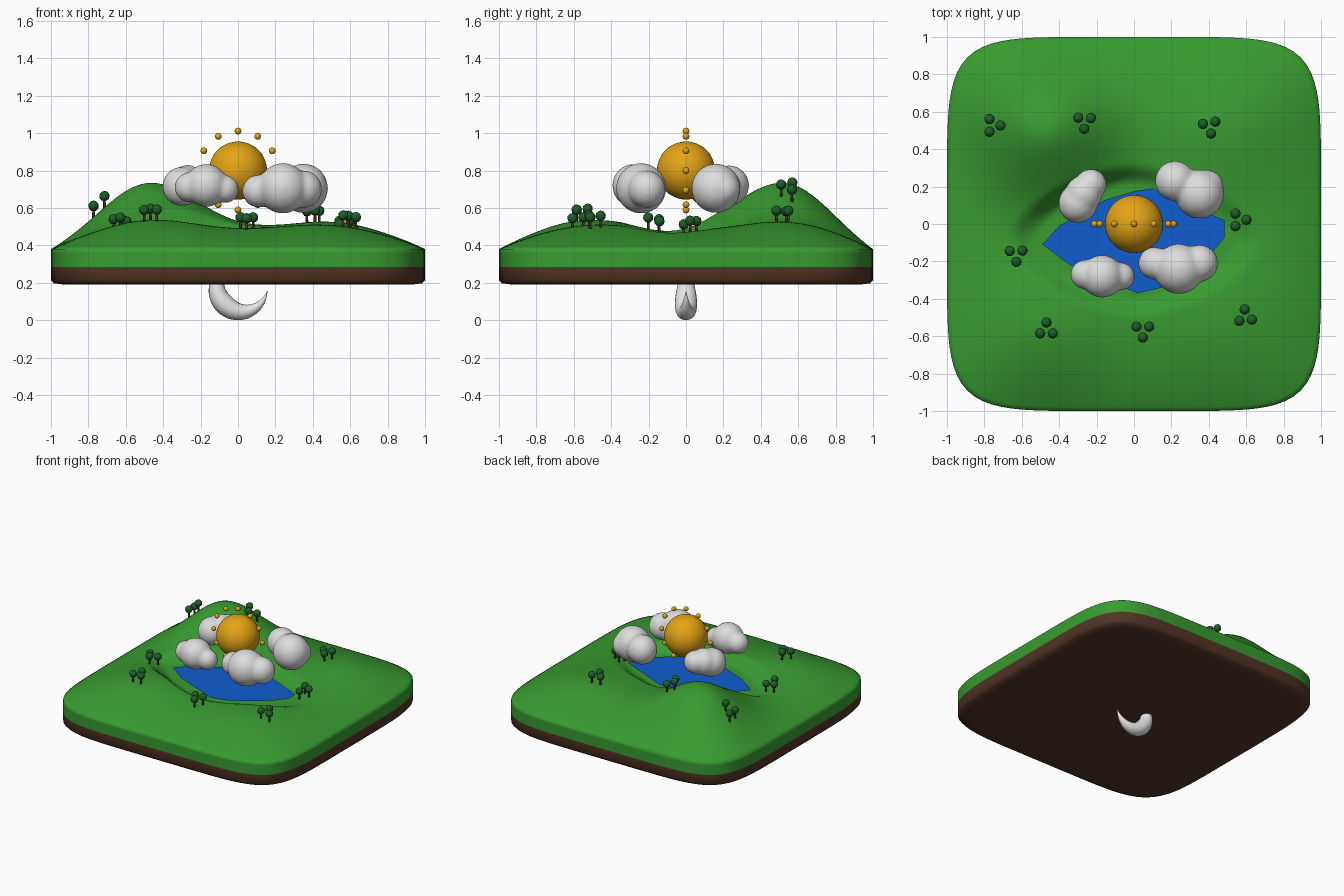
import bpy, bmesh, math
from math import sin, cos, pi, exp
from mathutils import Matrix, Vector

cube = bpy.data.objects.get("Cube")
if cube:
    bpy.data.objects.remove(cube, do_unlink=True)


def material(name, *rgb):
    m = bpy.data.materials.new(name)
    m.use_nodes = True
    m.diffuse_color = (*rgb, 1)
    bsdf = m.node_tree.nodes["Principled BSDF"]
    bsdf.inputs["Base Color"].default_value = (*rgb, 1)
    bsdf.inputs["Roughness"].default_value = 0.8
    return m


GRASS = material("grass green", 0.04, 0.33, 0.03)
SOIL = material("soil brown", 0.085, 0.035, 0.02)
WATER = material("water blue", 0.005, 0.11, 0.62)
GOLD = material("sun gold", 0.78, 0.37, 0.008)
CLOUD = material("cloud white", 0.72, 0.72, 0.72)
MOON = material("moon white", 0.8, 0.8, 0.8)
LEAF = material("leaf green", 0.012, 0.11, 0.022)
BARK = material("bark brown", 0.08, 0.03, 0.015)


def finish(name, bm, *mats):
    bmesh.ops.recalc_face_normals(bm, faces=bm.faces)
    mesh = bpy.data.meshes.new(name)
    bm.to_mesh(mesh)
    bm.free()
    for m in mats:
        mesh.materials.append(m)
    mesh.shade_smooth()
    ob = bpy.data.objects.new(name, mesh)
    bpy.context.collection.objects.link(ob)
    return ob


def activate(ob):
    bpy.ops.object.select_all(action='DESELECT')
    ob.select_set(True)
    bpy.context.view_layer.objects.active = ob


# Land heights: four hills on a plateau, flattened under the pond
POND_Z = 0.46
HILLS = [(-0.48, 0.54, 0.285), (0.5, 0.55, 0.065), (-0.47, -0.55, 0.075), (0.45, -0.5, 0.045)]


def rim(a):
    return (abs(cos(a)) ** 6 + abs(sin(a)) ** 6) ** (-1 / 6)


def height(x, y):
    s = (abs(x) ** 6 + abs(y) ** 6) ** (1 / 6)
    bumps = sum(k * exp(-((x - hx) ** 2 + (y - hy) ** 2) / 0.14) for hx, hy, k in HILLS)
    z = 0.38 + (1 - min(s, 1) ** 5) * (0.09 + bumps)
    d = (abs(x / 0.5) ** 1.6 + abs((y + 0.09) / 0.29) ** 1.6) ** (1 / 1.6)
    t = max(0, min(1, (1.4 - d) / 0.35))
    w = t * t * (3 - 2 * t)
    return z * (1 - w) + (POND_Z - 0.015) * w


# Land slab: rings from the top centre, over the rim, to the underside
bm = bmesh.new()
SEG, RINGS = 160, 48
levels = [(i / RINGS, None) for i in range(1, RINGS + 1)]
levels += [(1, 0.36), (1, 0.285), (1, 0.215), (0.985, 0.197), (0.93, 0.19), (0.5, 0.19)]
rows = []
for s, z in levels:
    row = []
    for j in range(SEG):
        a = 2 * pi * j / SEG
        x, y = s * rim(a) * cos(a), s * rim(a) * sin(a)
        row.append(bm.verts.new((x, y, height(x, y) if z is None else z)))
    rows.append(row)
top = bm.verts.new((0, 0, height(0, 0)))
for j in range(SEG):
    k = (j + 1) % SEG
    bm.faces.new((top, rows[0][j], rows[0][k]))
    for r, q in zip(rows, rows[1:]):
        bm.faces.new((r[j], q[j], q[k], r[k]))
bm.faces.new(rows[-1])
for f in bm.faces:
    f.material_index = int(f.calc_center_median().z < 0.285)
land = finish("land", bm, GRASS, SOIL)
activate(land)
bpy.ops.object.shade_smooth_by_angle(angle=math.radians(75))

# Pond
bm = bmesh.new()
shore = [(-0.49, -0.11), (-0.34, -0.22), (-0.15, -0.3), (0.02, -0.37), (0.15, -0.34), (0.3, -0.25),
         (0.42, -0.15), (0.485, -0.07), (0.485, 0.02), (0.3, 0.1), (0.1, 0.19), (0, 0.175),
         (-0.15, 0.13), (-0.4, -0.01)]
face = bm.faces.new([bm.verts.new((x, y, POND_Z)) for x, y in shore])
face.normal_update()
finish("pond", bm, WATER)


def ball(bm, centre, r, u=16, v=10, stretch=1):
    m = Matrix.Translation(centre) @ Matrix.Diagonal((1, 1, stretch, 1))
    return bmesh.ops.create_uvsphere(bm, u_segments=u, v_segments=v, radius=r, matrix=m)


# Sun with a ring of twelve beads
SUN = Vector((0, 0, 0.8))
bm = bmesh.new()
ball(bm, SUN, 0.155, 48, 24)
finish("sun", bm, GOLD)
bm = bmesh.new()
for i in range(12):
    a = i * pi / 6
    ball(bm, SUN + Vector((sin(a), 0, cos(a))) * 0.211, 0.018)
finish("sun_rays", bm, GOLD)

# Clouds: overlapping puffs fused into one soft skin
CLOUDS = {
    "cloud_back_right": [(-0.3, 0.11, 0.715, 0.105), (-0.23, 0.21, 0.735, 0.085), (-0.27, 0.16, 0.73, 0.1)],
    "cloud_back_left": [(0.35, 0.16, 0.705, 0.132), (0.22, 0.23, 0.72, 0.108), (0.39, 0.2, 0.7, 0.09)],
    "cloud_front_right": [(-0.17, -0.28, 0.72, 0.115), (-0.26, -0.27, 0.71, 0.08), (-0.07, -0.28, 0.7, 0.075)],
    "cloud_front_left": [(0.24, -0.24, 0.705, 0.135), (0.35, -0.21, 0.7, 0.1), (0.11, -0.21, 0.69, 0.088)],
}
for name, puffs in CLOUDS.items():
    bm = bmesh.new()
    for x, y, z, r in puffs:
        ball(bm, (x, y, z), r, 24, 14)
    ob = finish(name, bm, CLOUD)
    skin = ob.modifiers.new("skin", 'REMESH')
    skin.mode = 'VOXEL'
    skin.voxel_size = 0.012
    skin.use_smooth_shade = True
    soft = ob.modifiers.new("soft", 'SMOOTH')
    soft.iterations = 8

# Crescent moon: tapered rings swept along an arc under the slab
bm = bmesh.new()
rows = []
STEPS, SIDES = 48, 20
for i in range(STEPS + 1):
    u = i / STEPS
    a = pi / 2 + u * 1.5 * pi
    t = 0.055 * max(sin(pi * u), 0.01)
    row = []
    for j in range(SIDES):
        b = 2 * pi * j / SIDES
        r = 0.157 - t + t * cos(b)
        row.append(bm.verts.new((r * cos(a), 1.08 * t * sin(b), 0.157 + r * sin(a))))
    rows.append(row)
for r, q in zip(rows, rows[1:]):
    for j in range(SIDES):
        k = (j + 1) % SIDES
        bm.faces.new((r[j], r[k], q[k], q[j]))
bm.faces.new(rows[0])
bm.faces.new(rows[-1])
finish("moon", bm, MOON)

# Groves of three trees: centre x, centre y, turn in degrees
GROVES = [(-0.753, 0.527, 0), (-0.265, 0.548, 28), (0.405, 0.522, 40), (0.562, 0.022, 0),
          (-0.63, -0.163, 32), (-0.468, -0.565, 90), (0.047, -0.568, 30), (0.595, -0.495, 95)]
trunks, crowns = bmesh.new(), bmesh.new()
for gx, gy, turn in GROVES:
    for i in range(3):
        a = math.radians(turn + 120 * i)
        x, y = gx + 0.039 * cos(a), gy + 0.039 * sin(a)
        z = height(x, y)
        bmesh.ops.create_cone(trunks, cap_ends=True, segments=8, radius1=0.008, radius2=0.006,
                              depth=0.06, matrix=Matrix.Translation((x, y, z + 0.02)))
        spot = Matrix.Translation((x, y, z + 0.06)) @ Matrix.Rotation(a, 4, 'Z')
        bmesh.ops.create_icosphere(crowns, subdivisions=2, radius=0.028, matrix=spot)
finish("tree_trunks", trunks, BARK)
finish("tree_crowns", crowns, LEAF)
